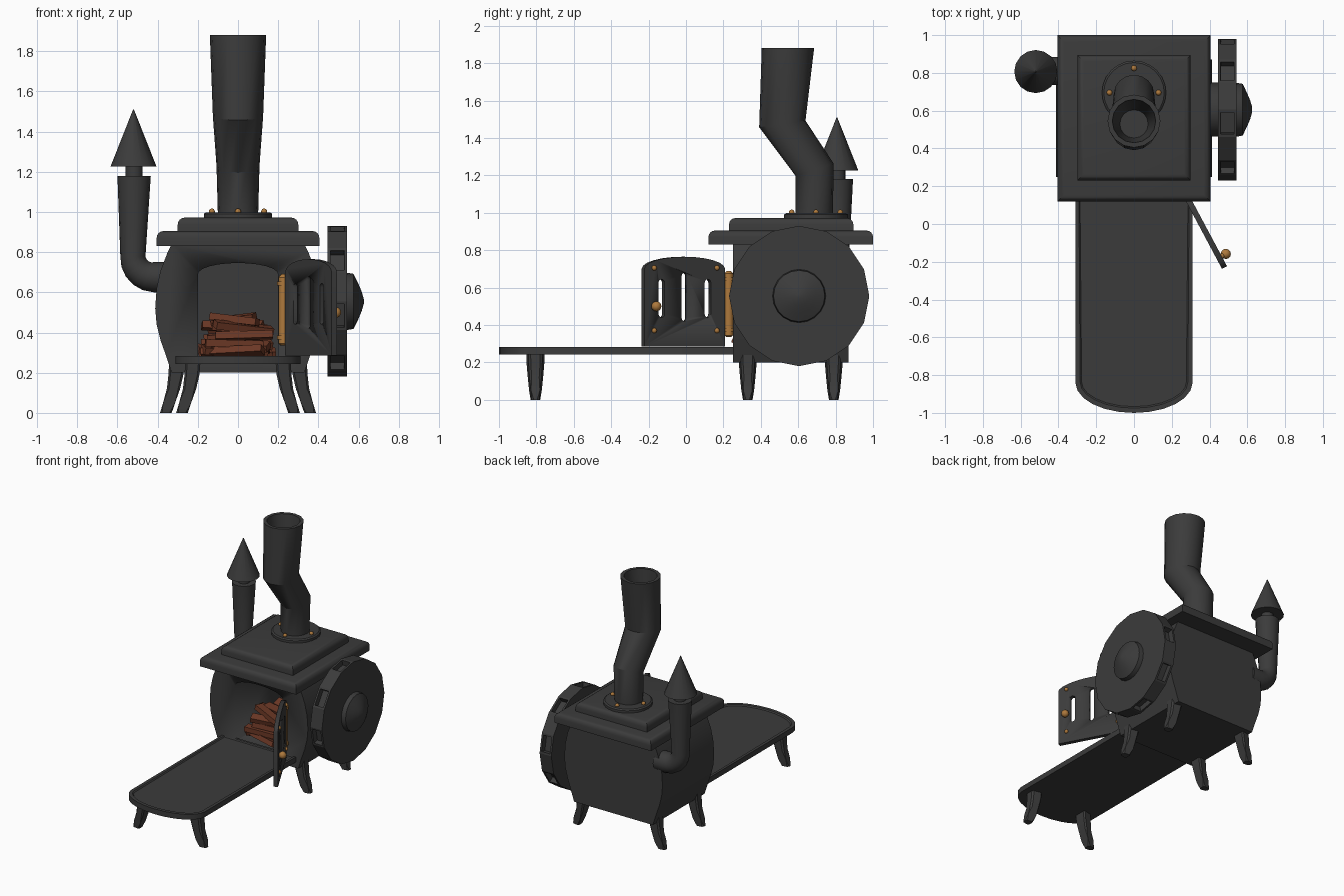
import bpy, bmesh, math, random
from mathutils import Vector, Matrix

if "Cube" in bpy.data.objects:
    bpy.data.objects.remove(bpy.data.objects["Cube"])

random.seed(4)


def material(name, rgb):
    m = bpy.data.materials.new(name)
    m.diffuse_color = (*rgb, 1)
    m.use_nodes = True
    m.node_tree.nodes["Principled BSDF"].inputs["Base Color"].default_value = m.diffuse_color
    return m


IRON = material("cast_iron", (0.044, 0.044, 0.044))
BRASS = material("brass", (0.42, 0.19, 0.045))
WOOD = material("firewood", (0.15, 0.04, 0.019))


def finish(bm, name, mat=IRON, smooth=True):
    bmesh.ops.recalc_face_normals(bm, faces=bm.faces)
    me = bpy.data.meshes.new(name)
    bm.to_mesh(me)
    bm.free()
    me.materials.append(mat)
    ob = bpy.data.objects.new(name, me)
    bpy.context.collection.objects.link(ob)
    if smooth:
        activate(ob)
        bpy.ops.object.shade_smooth_by_angle(angle=math.radians(32))
    return ob


def activate(ob):
    bpy.ops.object.select_all(action='DESELECT')
    ob.select_set(True)
    bpy.context.view_layer.objects.active = ob


def loft(bm, rings, caps=True):
    vs = [[bm.verts.new(p) for p in r] for r in rings]
    n = len(vs[0])
    for a, b in zip(vs, vs[1:]):
        for i in range(n):
            bm.faces.new((a[i], a[(i + 1) % n], b[(i + 1) % n], b[i]))
    if caps:
        bm.faces.new(vs[0])
        bm.faces.new(vs[-1])


def prism(pts, fn, d0, d1):
    bm = bmesh.new()
    loft(bm, [[fn(u, v, d) for u, v in pts] for d in (d0, d1)])
    return bm


def arch(c, w, bottom, side, top, n=12):
    curve = [(c + w * math.cos(math.pi * i / n), side + (top - side) * math.sin(math.pi * i / n))
             for i in range(n + 1)]
    return [(c - w, bottom), (c + w, bottom)] + curve


def ring(c, d, r, u, n=16, stretch=1.0):
    d, u = Vector(d).normalized(), Vector(u)
    v = d.cross(u)
    return [Vector(c) + r * (u * math.cos(2 * math.pi * i / n) + v * stretch * math.sin(2 * math.pi * i / n))
            for i in range(n)]


def tube(name, rings, u, mat=IRON, n=16):
    bm = bmesh.new()
    loft(bm, [ring(c, d, r, u, n) for c, d, r in rings])
    return finish(bm, name, mat)


def ball(name, loc, r, mat=BRASS):
    bm = bmesh.new()
    bmesh.ops.create_uvsphere(bm, u_segments=12, v_segments=8, radius=r,
                              matrix=Matrix.Translation(loc))
    return finish(bm, name, mat)


def cut(ob, cutters):
    for c in cutters:
        m = ob.modifiers.new("cut", 'BOOLEAN')
        m.object, m.solver = c, 'EXACT'
        activate(ob)
        bpy.ops.object.modifier_apply(modifier=m.name)
        bpy.data.objects.remove(c)


def front_plane(u, v, d):
    return (u, d, v)


# barrel-sided firebox with an arched opening
half = [(.33, .2), (.36, .29), (.385, .36), (.405, .44), (.412, .52), (.405, .62), (.385, .71), (.35, .8), (.33, .84)]
body = finish(prism(half + [(-x, z) for x, z in reversed(half)], front_plane, .25, .87), "firebox")
hole = finish(prism(arch(0, .2, .265, .69, .746), front_plane, .1, .8), "opening_cutter")
cut(body, [hole])

# two stepped lid slabs with rounded upper edges
for name, x, y0, y1, z0, z1 in (("lower_lid", .405, .12, 1.0, .83, .905), ("upper_lid", .3, .23, .895, .9, .972)):
    bm = prism([(-x, y0), (x, y0), (x, y1), (-x, y1)], lambda u, v, d: (u, v, d), z0, z1)
    edges = [e for e in bm.edges if all(v.co.z > z1 - .001 for v in e.verts)]
    bmesh.ops.bevel(bm, geom=edges, offset=.035, segments=4, profile=.5, affect='EDGES')
    finish(bm, name)

# main chimney: flange, rivets, bent hollow pipe
Z, X, Y = (0, 0, 1), (1, 0, 0), (0, 1, 0)
tube("chimney_flange", [((0, .695, .96), Z, .17), ((0, .695, .99), Z, .17), ((0, .695, .998), Z, .16)], X, n=24)
for i in range(4):
    a = i * math.pi / 2
    ball("flange_rivet", (.13 * math.cos(a), .695 + .13 * math.sin(a), 1.002), .015)
tube("chimney", [((0, .685, .98), Z, .1), ((0, .688, 1.23), (0, -.31, .95), .107),
                 ((0, .515, 1.475), (0, -.14, .99), .125), ((0, .545, 1.88), Z, .14),
                 ((0, .545, 1.88), Z, .115), ((0, .53, 1.5), Z, .075)], X)

# side pipe with elbow, neck and conical cap
path = [((-.34, .81, .675), (-1, 0, 0), .075)]
for i in range(6):
    t = i * math.pi / 10
    path.append(((-.42 - .103 * math.sin(t), .81, .778 - .103 * math.cos(t)),
                 (-math.cos(t), 0, math.sin(t)), .075 - .0025 * i))
path += [((-.517, .81, 1.18), Z, .083), ((-.517, .81, 1.18), Z, .042), ((-.517, .81, 1.24), Z, .042)]
tube("side_pipe", path, Y)
tube("side_pipe_cap", [((-.52, .807, 1.227), Z, .114), ((-.52, .807, 1.51), Z, .002)], Y)

# side wheel with alternately recessed rim faces, and its hub
bm = bmesh.new()
wc = (.605, .555)
loft(bm, [ring((x, *wc), X, .375, Y) for x in (.445, .543)])
bmesh.ops.recalc_face_normals(bm, faces=bm.faces)
sides = [f for f in bm.faces if len(f.verts) == 4][::2]
bmesh.ops.inset_individual(bm, faces=sides, thickness=.02, depth=0)
bmesh.ops.inset_individual(bm, faces=sides, thickness=.001, depth=-.04)
finish(bm, "side_wheel", smooth=False)
tube("wheel_hub", [((x, *wc), X, r) for x, r in
                   ((.38, .143), (.54, .143), (.575, .137), (.598, .09), (.615, .05), (.626, .012))], Y, n=20)

# hearth plate with raised rim
bm = prism(arch(0, .31, -.27, .84, 1.0), lambda u, v, d: (u, -v, d), .243, .283)
bm.normal_update()
bmesh.ops.recalc_face_normals(bm, faces=bm.faces)
top = [f for f in bm.faces if f.normal.z > .9]
bmesh.ops.inset_region(bm, faces=top, thickness=.025, depth=0)
bmesh.ops.inset_region(bm, faces=top, thickness=.008, depth=-.008)
finish(bm, "hearth_plate")

# six splayed legs
sections = [(.275, .185, .262, .052), (.19, .192, .266, .049), (.12, .208, .274, .043),
            (.05, .233, .293, .034), (0, .25, .308, .027)]
for name, shift, y in (("hearth_leg", 0, -.805), ("front_leg", .08, .33), ("back_leg", .08, .79)):
    for s in (-1, 1):
        bm = bmesh.new()
        loft(bm, [[(s * (a + shift), y - h, z), (s * (b + shift), y - h * .7, z),
                   (s * (b + shift), y + h * .7, z), (s * (a + shift), y + h, z)] for z, a, b, h in sections])
        rim = [e for e in bm.edges if abs(e.verts[0].co.z - e.verts[1].co.z) > .02]
        bmesh.ops.bevel(bm, geom=rim, offset=.01, segments=1, affect='EDGES')
        finish(bm, name)

# open arched door with three vent slots, in its own hinge frame
M = Matrix.Translation((.235, .195, 0)) @ Matrix.Rotation(math.radians(-61.9), 4, 'Z')


def door_plane(u, v, d):
    return M @ Vector((u, d, v))


door = finish(prism(arch(.245, .245, .285, .7, .765), door_plane, 0, .03), "door")
slots = []
for c, z0, z1 in ((.105, .44, .645), (.245, .42, .68), (.385, .44, .645)):
    pts = [(c + .019 * math.cos(k * math.pi / 6), z1 - .019 + .019 * math.sin(k * math.pi / 6)) for k in range(7)]
    pts += [(u, z0 + z1 - v) for u, v in reversed(pts)]
    slots.append(finish(prism(pts, door_plane, -.1, .1), "slot_cutter"))
cut(door, slots)
for u in (.05, .43):
    for z in (.37, .705):
        ball("door_rivet", door_plane(u, z, .031), .014)
ball("door_knob", door_plane(.43, .5, .055), .027)
tube("knob_stem", [(door_plane(.43, .5, d), M.to_3x3() @ Vector(Y), .012) for d in (.02, .05)], Z, BRASS, 10)

# brass hinge with collars
hx = (.226, .228)
tube("hinge", [((*hx, z), Z, r) for z, r in
               ((.335, .012), (.345, .024), (.365, .024), (.365, .031), (.385, .031), (.385, .024),
                (.635, .024), (.635, .031), (.655, .031), (.655, .024), (.675, .024), (.69, .01))], X, BRASS)

# heap of split firewood
for i in range(22):
    layer = i // 5
    length = random.uniform(.3, .39) - .02 * layer
    bm = bmesh.new()
    bmesh.ops.create_cube(bm, size=1)
    turn = Matrix.Rotation(random.uniform(-.45, .45), 4, 'Z') @ Matrix.Rotation(random.uniform(-.16, .12), 4, 'Y') \
        @ Matrix.Rotation(random.uniform(-.6, .6), 4, 'X')
    place = Matrix.Translation((random.uniform(-.03, .03), .33 + .085 * (i % 5) + .015 * layer, .305 + .04 * layer))
    bm.transform(place @ turn @ Matrix.Diagonal((length, .06, .036, 1)))
    finish(bm, "log", WOOD, False)
